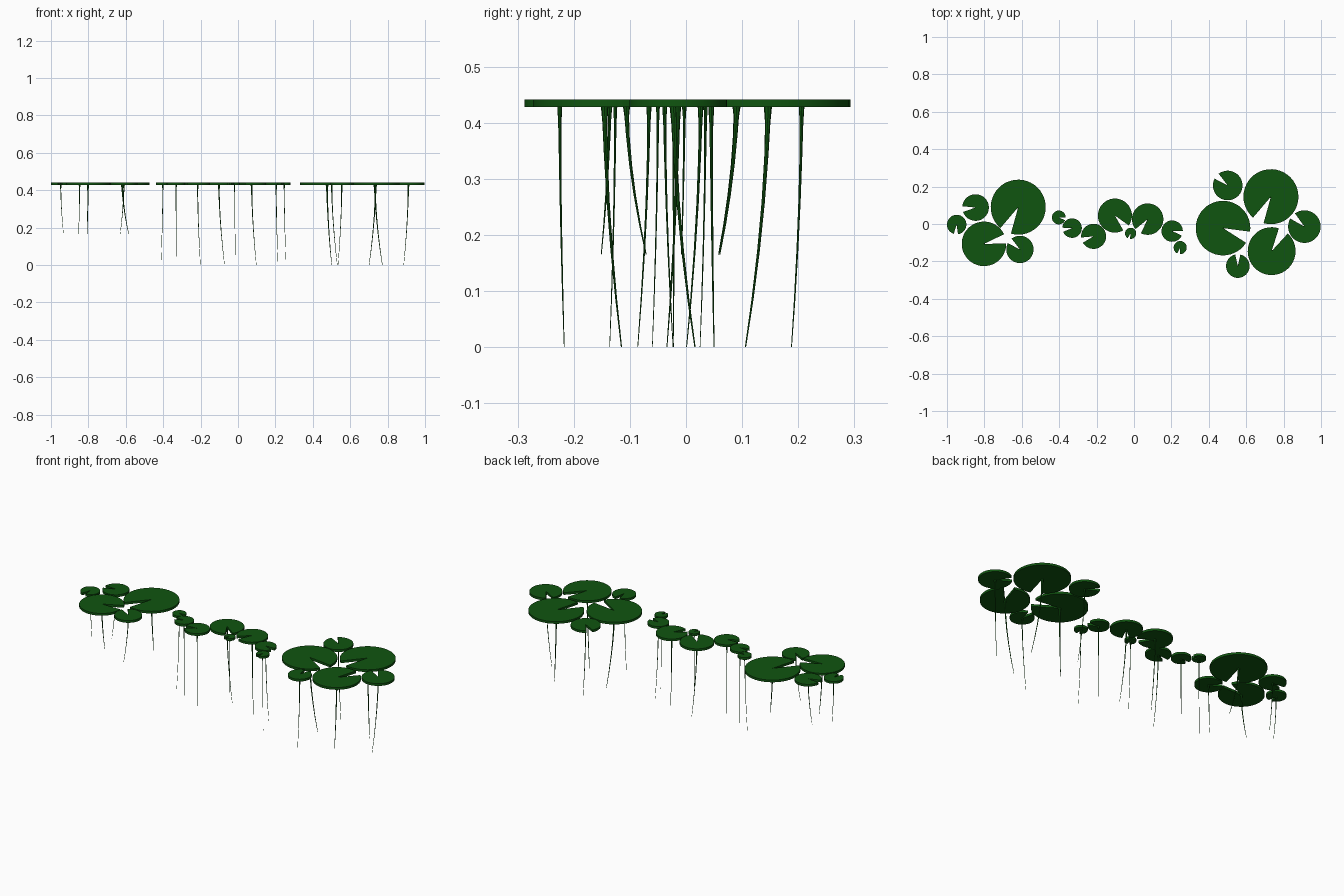
import bpy, bmesh, math
from mathutils import Vector

if "Cube" in bpy.data.objects:
    bpy.data.objects.remove(bpy.data.objects["Cube"])

green = bpy.data.materials.new("leaf green")
green.diffuse_color = (0.005, 0.09, 0.005, 1)
green.use_nodes = True
green.node_tree.nodes["Principled BSDF"].inputs["Base Color"].default_value = green.diffuse_color

PAD_BOTTOM, PAD_TOP = 0.428, 0.441
NOTCH = math.radians(25)


def finish(bm, name):
    bmesh.ops.recalc_face_normals(bm, faces=bm.faces)
    mesh = bpy.data.meshes.new(name)
    bm.to_mesh(mesh)
    bm.free()
    mesh.materials.append(green)
    obj = bpy.data.objects.new(name, mesh)
    bpy.context.collection.objects.link(obj)
    for p in mesh.polygons:
        p.use_smooth = True
    mesh.set_sharp_from_angle(angle=math.radians(35))
    return obj


# Round floating leaf with a wedge notch cut to its centre
def lily_pad(name, x, y, r, notch_deg, sides=40):
    bm = bmesh.new()
    a0 = math.radians(notch_deg) + NOTCH / 2
    ring = [a0 + (2 * math.pi - NOTCH) * i / sides for i in range(sides + 1)]
    outline = [(x, y)] + [(x + r * math.cos(a), y + r * math.sin(a)) for a in ring]
    low = [bm.verts.new((px, py, PAD_BOTTOM)) for px, py in outline]
    top = [bm.verts.new((px, py, PAD_TOP)) for px, py in outline]
    n = len(outline)
    for i in range(n):
        j = (i + 1) % n
        bm.faces.new((low[i], low[j], top[j], top[i]))
        if 0 < i < n - 1:
            bm.faces.new((top[0], top[i], top[j]))
            bm.faces.new((low[0], low[j], low[i]))
    finish(bm, name)


# Thin tapering stem, flared under the leaf and bending as it goes down
def stem(name, x, y, r, dx, dy, z_end, sides=8):
    bm = bmesh.new()
    w = 0.0012 + 0.017 * r
    rings = []
    for t, k in ((0, 2.0), (0.07, 1.3), (0.2, 1), (0.4, 0.8), (0.6, 0.65), (0.8, 0.5), (1, 0.3)):
        c = Vector((x + dx * t ** 1.7, y + dy * t ** 1.7,
                    PAD_BOTTOM + 0.002 + (z_end - PAD_BOTTOM - 0.002) * t))
        rings.append([bm.verts.new(c + Vector((math.cos(a), math.sin(a), 0)) * w * k)
                      for a in (2 * math.pi * i / sides for i in range(sides))])
    for a, b in zip(rings, rings[1:]):
        for i in range(sides):
            j = (i + 1) % sides
            bm.faces.new((a[i], a[j], b[j], b[i]))
    bm.faces.new(rings[0])
    bm.faces.new(rings[-1])
    finish(bm, name)


# Each cluster: depth of stem ends, then (x, y, radius, notch angle, stem drift x, y)
clusters = {
    "left": (0.165, [
        (-.948, -.003, .052, -95, .015, -.005), (-.847, .088, .071, 187, -.005, -.03),
        (-.802, -.106, .119, 13, -.005, .035), (-.619, .09, .147, -118, .035, -.03),
        (-.61, -.136, .073, 140, -.02, -.015)]),
    "middle": (0.0, [
        (-.402, .035, .037, -12, -.01, -.01), (-.331, -.022, .052, 190, 0, 0),
        (-.216, -.066, .067, 198, .015, -.02), (-.102, .045, .091, -48, .03, .005),
        (-.018, -.05, .03, -110, .005, -.01), (.073, .026, .084, -128, .025, -.025),
        (.204, -.038, .057, -12, .01, .015), (.247, -.126, .035, -105, .01, -.01)]),
    "right": (0.0, [
        (.501, .206, .079, 140, .03, -.018), (.732, .146, .147, -118, .04, -.04),
        (.476, -.022, .146, -20, .025, .038), (.736, -.145, .128, 60, -.035, .03),
        (.911, -.014, .087, 138, -.025, -.02), (.555, -.225, .063, 90, -.02, .008)]),
}
for side, (z_end, pads) in clusters.items():
    for i, (x, y, r, notch, dx, dy) in enumerate(pads, 1):
        lily_pad(f"{side}_lily_pad_{i}", x, y, r, notch)
        stem(f"{side}_stem_{i}", x, y, r, dx, dy, z_end)
